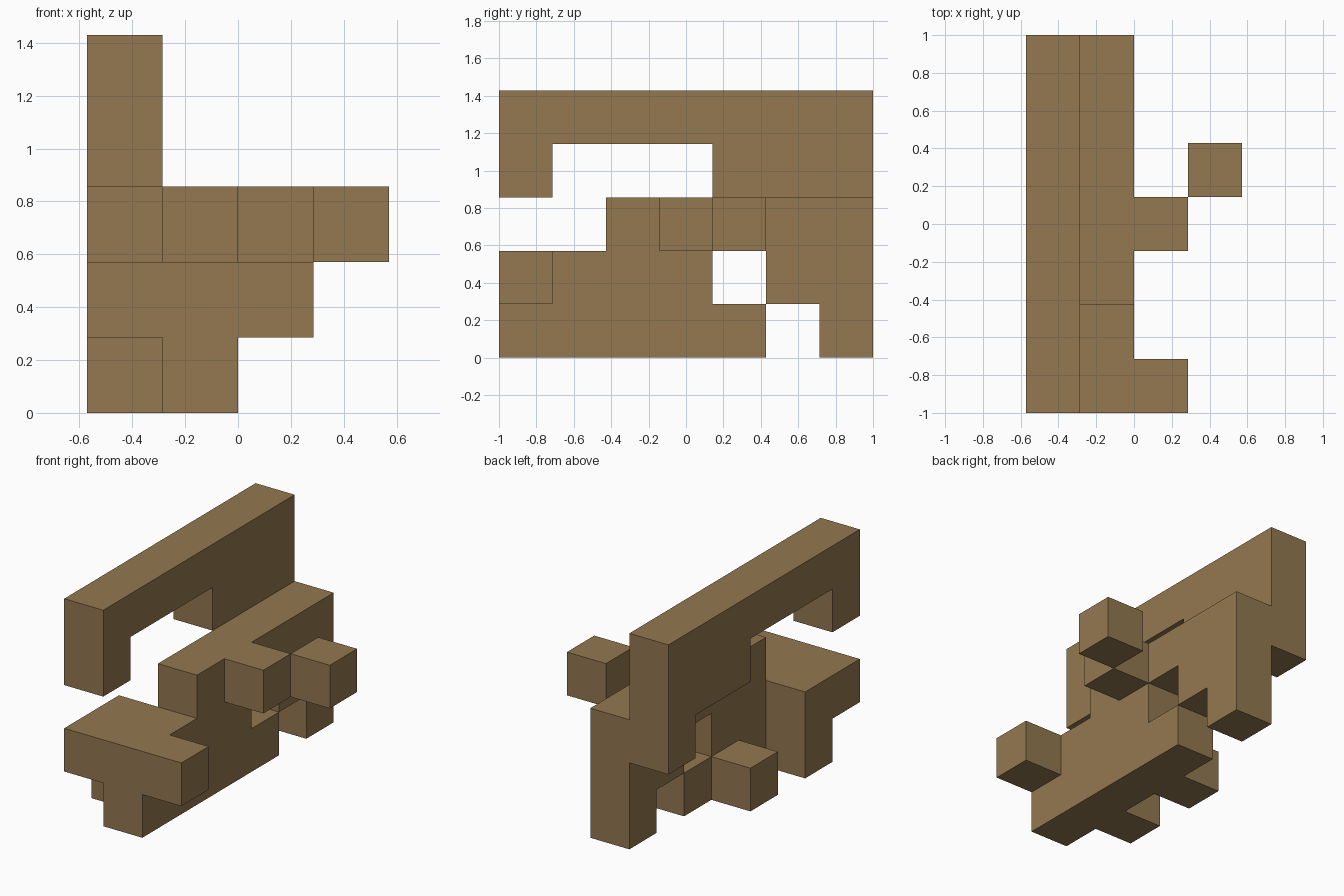
import bpy, bmesh
from mathutils import Vector

if "Cube" in bpy.data.objects:
    bpy.data.objects.remove(bpy.data.objects["Cube"])

U = 2 / 7                       # edge of one cubic cell
ORIGIN = Vector((-2 * U, -1, 0))

# Parts as inclusive cell ranges: (x0, x1), (y0, y1), (z0, z1)
PARTS = {
    "top_beam":        ((0, 0), (0, 6), (4, 4)),
    "beam_front_drop": ((0, 0), (0, 0), (3, 3)),
    "beam_rear_panel": ((0, 0), (4, 6), (3, 3)),
    "beam_rear_drop":  ((0, 0), (6, 6), (2, 2)),
    "wall_base":       ((1, 1), (0, 4), (0, 0)),
    "wall_middle":     ((1, 1), (0, 3), (1, 1)),
    "wall_top":        ((1, 1), (2, 6), (2, 2)),
    "wall_rear":       ((1, 1), (5, 6), (1, 1)),
    "rear_leg":        ((1, 1), (6, 6), (0, 0)),
    "front_crossbar":  ((0, 2), (0, 0), (1, 1)),
    "left_shelf":      ((0, 0), (1, 1), (0, 1)),
    "left_foot":       ((0, 0), (3, 3), (0, 0)),
    "right_stub":      ((2, 2), (3, 3), (2, 2)),
    "right_cube":      ((3, 3), (4, 4), (2, 2)),
}


def span(r):
    return range(r[0], r[1] + 1)


cells = {(x, y, z) for rx, ry, rz in PARTS.values()
         for x in span(rx) for y in span(ry) for z in span(rz)}

# Skin the joined parts: one quad wherever a cell borders empty space
bm = bmesh.new()
for cell in sorted(cells):
    centre = Vector(cell) + Vector((0.5, 0.5, 0.5))
    for axis in range(3):
        for sign in (-1, 1):
            n = Vector((0, 0, 0))
            n[axis] = sign
            if tuple(c + int(d) for c, d in zip(cell, n)) in cells:
                continue
            a = Vector((0, 0, 0))
            a[(axis + 1) % 3] = 0.5
            b = n.cross(a)
            mid = centre + n * 0.5
            corners = (mid - a - b, mid + a - b, mid + a + b, mid - a + b)
            bm.faces.new([bm.verts.new(ORIGIN + p * U) for p in corners])

# Weld cells and merge coplanar quads into large flat faces
bmesh.ops.remove_doubles(bm, verts=bm.verts[:], dist=0.001)
bmesh.ops.dissolve_limit(bm, angle_limit=0.01, verts=bm.verts[:], edges=bm.edges[:])

mesh = bpy.data.meshes.new("interlocking_block")
bm.to_mesh(mesh)
bm.free()

# Plain brown wood colour
wood = bpy.data.materials.new("wood_brown")
wood.diffuse_color = (0.292, 0.188, 0.079, 1)
wood.use_nodes = True
wood.node_tree.nodes["Principled BSDF"].inputs["Base Color"].default_value = wood.diffuse_color
mesh.materials.append(wood)
block = bpy.data.objects.new("interlocking_block", mesh)
bpy.context.collection.objects.link(block)
